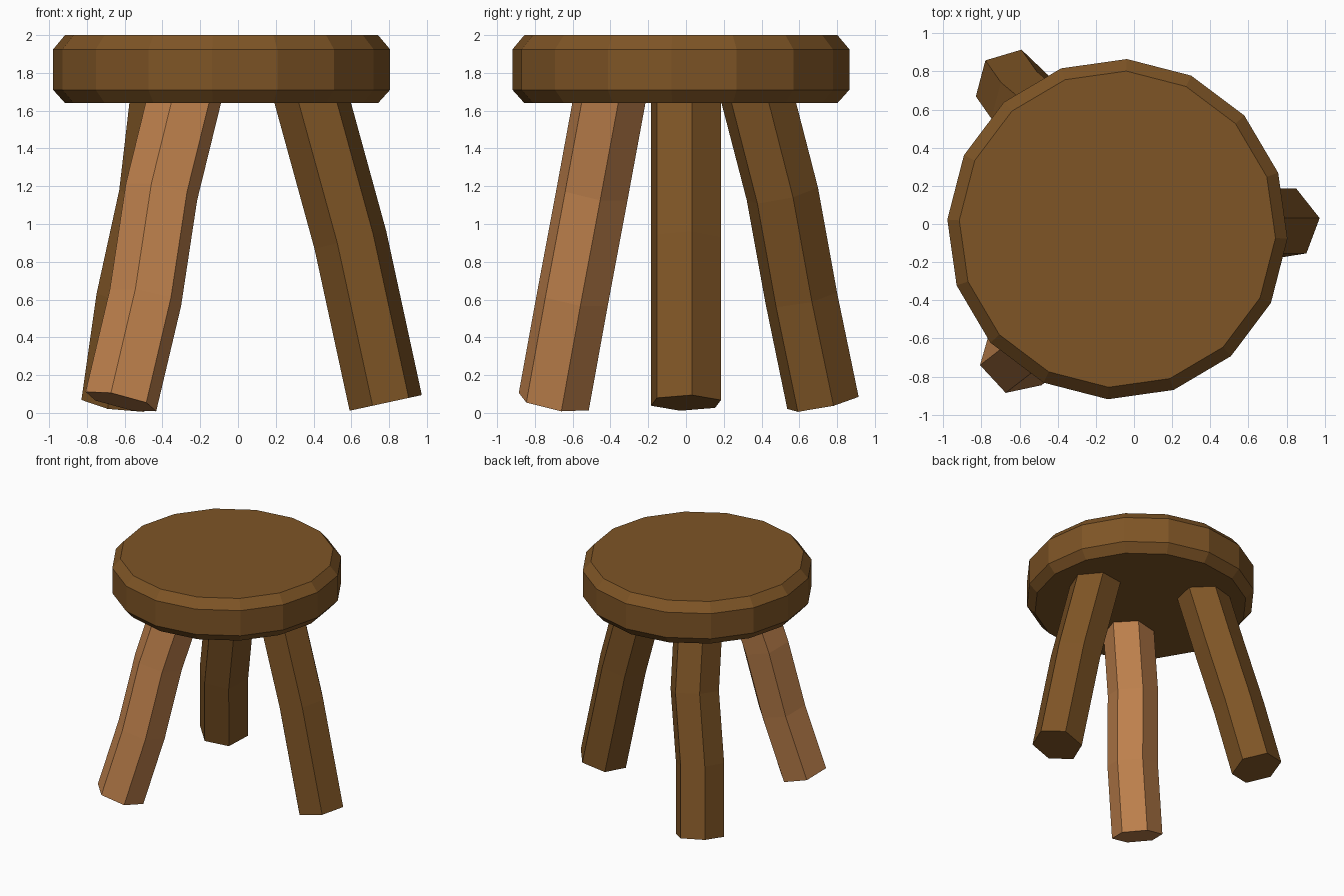
import bpy, bmesh, math
from mathutils import Vector

if "Cube" in bpy.data.objects:
    bpy.data.objects.remove(bpy.data.objects["Cube"])


def material(name, rgb):
    m = bpy.data.materials.new(name)
    m.diffuse_color = (*rgb, 1)
    m.use_nodes = True
    m.node_tree.nodes["Principled BSDF"].inputs["Base Color"].default_value = m.diffuse_color
    return m


def skin(name, rings, mat):
    """Join a stack of equal rings into one closed flat-shaded mesh."""
    bm = bmesh.new()
    loops = [[bm.verts.new(p) for p in ring] for ring in rings]
    n = len(loops[0])
    for a, b in zip(loops, loops[1:]):
        for i in range(n):
            j = (i + 1) % n
            bm.faces.new((a[i], a[j], b[j], b[i]))
    bm.faces.new(loops[0][::-1])
    bm.faces.new(loops[-1])
    bmesh.ops.recalc_face_normals(bm, faces=bm.faces)
    mesh = bpy.data.meshes.new(name)
    bm.to_mesh(mesh)
    bm.free()
    mesh.materials.append(mat)
    obj = bpy.data.objects.new(name, mesh)
    bpy.context.collection.objects.link(obj)


def polygon(sides, radius, degrees):
    angles = [math.radians(degrees) + math.tau * i / sides for i in range(sides)]
    return [Vector((radius * math.cos(a), radius * math.sin(a), 0)) for a in angles]


def leg(name, path, degrees, mat):
    """Sweep a hexagon along a slightly bent path, ends square to the path."""
    path = [Vector(p) for p in path]
    rings = []
    for i, p in enumerate(path):
        before = (p - path[i - 1]).normalized() if i else Vector()
        after = (path[i + 1] - p).normalized() if i + 1 < len(path) else Vector()
        turn = Vector((0, 0, 1)).rotation_difference(before + after)
        rings.append([p + turn @ v for v in polygon(6, 0.198, degrees)])
    skin(name, rings, mat)


dark_wood = material("dark_wood", (0.21, 0.09, 0.019))
light_wood = material("light_wood", (0.53, 0.225, 0.075))

# Round seat with chamfered rims
profile = [(0.83, 1.64), (0.893, 1.71), (0.893, 1.925), (0.83, 2.0)]
skin("seat", [[v + Vector((-0.087, -0.027, z)) for v in polygon(16, r, -3.2)]
              for r, z in profile], dark_wood)

# Three splayed legs, sunk into the seat
leg("right_leg", [(0.782, 0, 0.053), (0.595, 0, 0.915), (0.36, 0, 1.77)], 9, dark_wood)
leg("front_left_leg", [(-0.62, -0.70, 0.06), (-0.49, -0.60, 0.61),
                       (-0.405, -0.495, 1.17), (-0.265, -0.39, 1.74)], 253, light_wood)
leg("back_left_leg", [(-0.64, 0.725, 0.053), (-0.56, 0.61, 0.61),
                      (-0.44, 0.51, 1.16), (-0.375, 0.365, 1.72)], 76, dark_wood)
